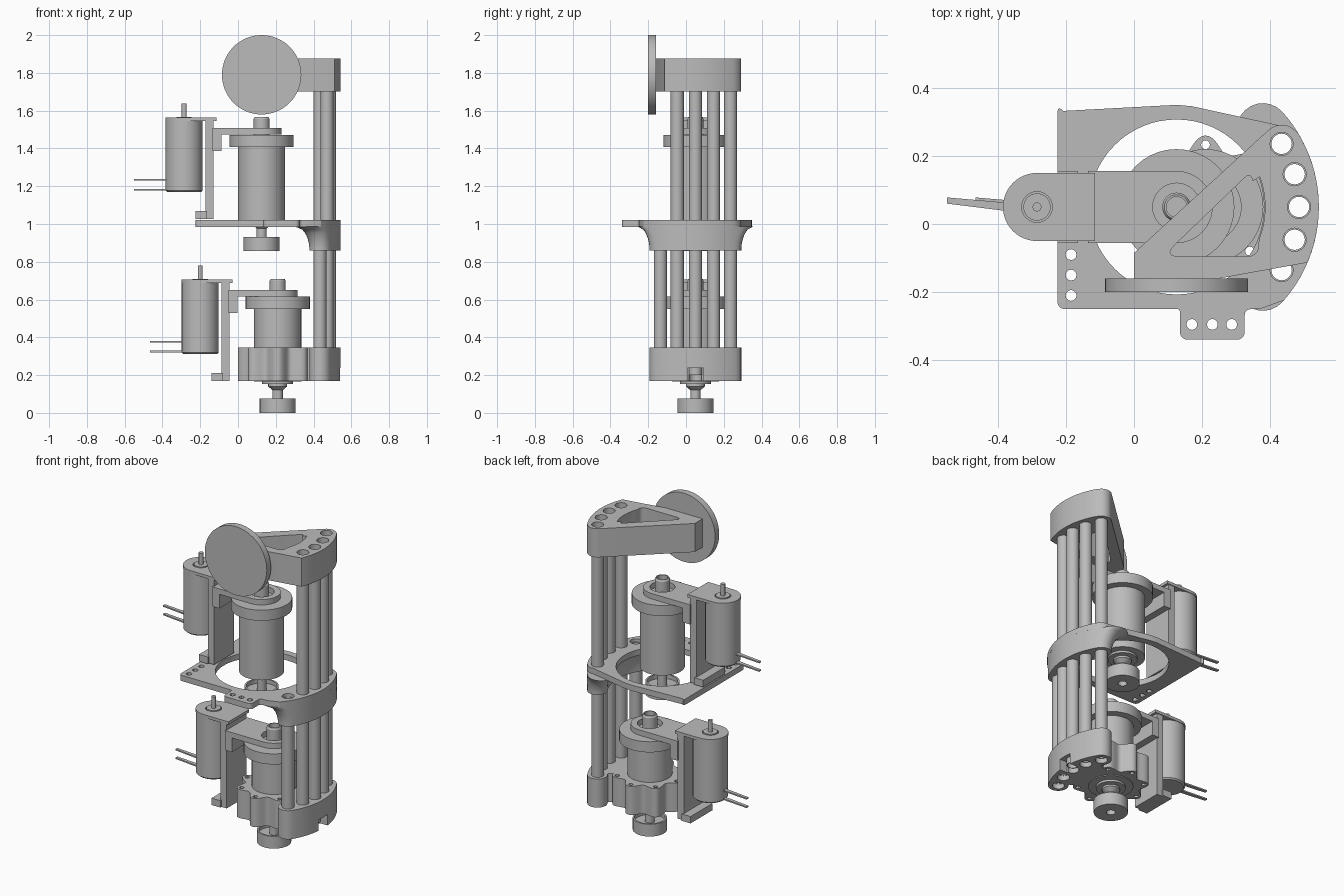
import bpy, bmesh
from math import sin, cos, radians, pi, sqrt
from mathutils import Vector

cube = bpy.data.objects.get("Cube")
if cube:
    bpy.data.objects.remove(cube, do_unlink=True)

grey = bpy.data.materials.new("light grey")
grey.use_nodes = True
grey.diffuse_color = (0.5, 0.5, 0.5, 1)
grey.node_tree.nodes["Principled BSDF"].inputs["Base Color"].default_value = (0.5, 0.5, 0.5, 1)

HUB = (0.125, 0.05)      # centre of the rod arc
ROD_R, OUTER_R = 0.36, 0.418
ROD_ANGLES = [-31, -15.5, 0, 15.5, 31]
made = []


def arc(c, r, a0, a1, n=16):
    return [(c[0] + r * cos(radians(a0 + (a1 - a0) * i / n)),
             c[1] + r * sin(radians(a0 + (a1 - a0) * i / n))) for i in range(n + 1)]


def circle(c, r, n=32):
    return arc(c, r, 0, 360, n)[:-1]


def rounded(corners, n=5):
    """Round each (x, y, radius) corner of an outline."""
    out = []
    for i, (x, y, r) in enumerate(corners):
        p = Vector((x, y))
        if r == 0:
            out.append((x, y))
            continue
        a = p + (Vector(corners[i - 1][:2]) - p).normalized() * r
        b = p + (Vector(corners[(i + 1) % len(corners)][:2]) - p).normalized() * r
        for k in range(n + 1):
            t = k / n
            out.append(tuple(a * (1 - t) ** 2 + p * 2 * t * (1 - t) + b * t * t))
    return out


def finish(name, bm):
    bmesh.ops.recalc_face_normals(bm, faces=bm.faces)
    mesh = bpy.data.meshes.new(name)
    bm.to_mesh(mesh)
    bm.free()
    mesh.materials.append(grey)
    ob = bpy.data.objects.new(name, mesh)
    bpy.context.collection.objects.link(ob)
    made.append(ob)
    return ob


def prism(name, outline, z0, z1, holes=()):
    """Extrude an outline with through holes."""
    bm = bmesh.new()
    for loop in [outline, *holes]:
        vs = [bm.verts.new((x, y, z0)) for x, y in loop]
        for i, v in enumerate(vs):
            bm.edges.new((vs[i - 1], v))
    bmesh.ops.triangle_fill(bm, edges=bm.edges[:], use_beauty=True, normal=(0, 0, 1))
    ext = bmesh.ops.extrude_face_region(bm, geom=bm.faces[:], use_keep_orig=True)
    top = [g for g in ext["geom"] if isinstance(g, bmesh.types.BMVert)]
    bmesh.ops.translate(bm, verts=top, vec=(0, 0, z1 - z0))
    return finish(name, bm)


def box(name, x0, x1, y0, y1, z0, z1):
    return prism(name, [(x0, y0), (x1, y0), (x1, y1), (x0, y1)], z0, z1)


def lathe(name, c, profile, n=40):
    """Turn an (r, z) profile about a vertical axis through c."""
    bm = bmesh.new()
    vs = [bm.verts.new((r, 0, z)) for r, z in profile]
    es = [bm.edges.new(p) for p in zip(vs, vs[1:])]
    bmesh.ops.spin(bm, geom=vs + es, cent=(0, 0, 0), axis=(0, 0, 1), angle=2 * pi, steps=n)
    bmesh.ops.remove_doubles(bm, verts=bm.verts, dist=1e-5)
    bmesh.ops.translate(bm, verts=bm.verts, vec=(c[0], c[1], 0))
    return finish(name, bm)


def loft(name, sections):
    """Join outlines of equal length, given as (z, outline)."""
    bm = bmesh.new()
    rings = [[bm.verts.new((x, y, z)) for x, y in pts] for z, pts in sections]
    for a, b in zip(rings, rings[1:]):
        for i in range(len(a)):
            bm.faces.new((a[i - 1], a[i], b[i], b[i - 1]))
    bm.faces.new(rings[0])
    bm.faces.new(rings[-1])
    return finish(name, bm)


def band(half=31, inner=0.305):
    """Arc-shaped strip with rounded ends."""
    mid, w = (OUTER_R + inner) / 2, (OUTER_R - inner) / 2
    end0, end1 = arc(HUB, mid, -half, half, 1)
    return (arc(HUB, OUTER_R, -half, half, 24) + arc(end1, w, half, half + 180, 12)[1:-1]
            + arc(HUB, inner, half, -half, 24) + arc(end0, w, 180 - half, 360 - half, 12)[1:-1])


def cut(ob, cutter):
    cutter.hide_render = True
    mod = ob.modifiers.new("cut", "BOOLEAN")
    mod.operation, mod.object, mod.solver = "DIFFERENCE", cutter, "EXACT"
    bpy.context.view_layer.objects.active = ob
    bpy.ops.object.modifier_apply(modifier=mod.name)
    made.remove(cutter)
    bpy.data.objects.remove(cutter, do_unlink=True)


rods = [arc(HUB, ROD_R, a, a, 1)[0] for a in ROD_ANGLES]
sockets = [circle(p, 0.034, 20) for p in rods]

# Hollow rods; the front one stops at the middle plate
for i, p in enumerate(rods):
    top = 1.0 if i == 0 else 1.8
    lathe("rod_tube", p, [(0.03, 0.2), (0.035, 0.2), (0.035, top), (0.03, top), (0.03, 0.2)], 20)

# Base: curved rod block with a slot, web, and scalloped motor mount
MOTOR = (0.21, 0.05)
block = prism("base_rod_block", band(), 0.17, 0.345, sockets)
cut(block, box("slot_cutter", 0.49, 0.6, 0.007, 0.093, 0.1, 0.237))
prism("base_web", arc(HUB, 0.315, -27, 27) + arc(HUB, 0.2, 27, -27), 0.17, 0.345)
scallop = []
for k in range(128):
    a = 2 * pi * k / 128
    r = 0.187 + 0.023 * cos(8 * a)
    scallop.append((MOTOR[0] + r * cos(a), MOTOR[1] + r * sin(a)))
bolts = [circle(arc(MOTOR, 0.183, 45 * k, 45 * k, 1)[0], 0.013, 12) for k in range(1, 8)]
prism("base_motor_mount", scallop, 0.17, 0.345, bolts + [circle(MOTOR, 0.124, 40)])

# Middle plate with large opening, tab and small holes
end_rod = rods[-1]
plate = (rounded([(-0.225, 0.35, 0.025), (-0.225, -0.25, 0.025), (0.135, -0.25, 0.01),
                  (0.135, -0.34, 0.025), (0.325, -0.34, 0.025), (0.325, -0.25, 0.02),
                  (0.37, -0.25, 0)])
         + arc(HUB, OUTER_R, -41, 31, 24) + arc(end_rod, 0.056, 40, 100, 6)
         + [(0.22, 0.335), (0.17, 0.346), (0.125, 0.35)])
small = [circle((-0.185, y), 0.016, 12) for y in (-0.09, -0.15, -0.21)]
small += [circle((x, -0.295), 0.016, 12) for x in (0.17, 0.23, 0.287)]
# drop the first corner's wrap point by closing straight along the back edge
prism("middle_plate", plate, 0.985, 1.02, small + sockets + [circle(HUB, 0.257, 64)])

# Flared rod block under the middle plate
sections = []
for k in range(9):
    t = k / 8
    flare = 1 - sqrt(1 - t * t)
    sections.append((0.86 + 0.126 * t, band(31 + 11 * flare, 0.305 - 0.04 * flare)))
under = loft("middle_rod_block", sections)
for p in rods:
    cut(under, prism("socket_cutter", circle(p, 0.034, 20), 0.8, 1.1))

# Top bracket: triangular frame carrying the round disc
frame = ([(0, -0.085), (0, -0.16), (0.25, -0.16)] + arc(HUB, OUTER_R, -23, 31, 20)
         + arc(end_rod, 0.056, 40, 133, 10))
window = (rounded([(0.37, -0.095, 0.04), (0.085, -0.095, 0.05), (0.345, 0.155, 0.03)])
          + arc(HUB, 0.26, 20, -20, 10))
prism("top_bracket", frame, 1.702, 1.877, sockets[1:] + [window])
disc = lathe("round_disc", (0, 0), [(0, 0), (0.21, 0), (0.21, 0.04), (0, 0.04)], 64)
disc.rotation_euler = (pi / 2, 0, 0)
disc.location = (0.125, -0.16, 1.79)


def drive(cx, dz, label):
    """One belt-driven motor unit, centred on x = cx and raised by dz."""
    c = (cx, 0.05)
    m = (cx - 0.41, 0.05)

    def turned(part, centre, profile, n=40):
        lathe(label + part, centre, [(r, z + dz) for r, z in profile], n)

    def block(part, x0, x1, y0, y1, z0, z1):
        box(label + part, cx + x0, cx + x1, y0, y1, z0 + dz, z1 + dz)

    # Main housing, collar and output wheel
    turned("housing", c, [(0, 0.165), (0.125, 0.165), (0.125, 0.555), (0, 0.555)])
    turned("collar", c, [(0, 0.55), (0.17, 0.55), (0.17, 0.615), (0, 0.615)])
    turned("output_neck", c, [(0, 0.05), (0.027, 0.05), (0.027, 0.12), (0.05, 0.14),
                              (0.05, 0.152), (0.082, 0.152), (0.082, 0.168), (0, 0.168)])
    turned("output_wheel", c, [(0, 0.03), (0.025, 0.03), (0.025, 0), (0.095, 0), (0.095, 0.075),
                               (0.085, 0.075), (0.085, 0.05), (0, 0.05)])
    turned("hollow_shaft", c, [(0, 0.6), (0.042, 0.6), (0.042, 0.70), (0.036, 0.71),
                               (0.03, 0.71), (0.03, 0.63), (0, 0.63)])
    # Belt arm with round end, and the stepped upright bracket
    arm = arc(c, 0.106, -90, 90, 24) + [(cx - 0.23, 0.156), (cx - 0.23, -0.056)]
    prism(label + "belt_arm", arm, 0.617 + dz, 0.65 + dz, [circle(c, 0.07)])
    block("bracket_step", -0.26, -0.212, -0.056, 0.156, 0.53, 0.65)
    block("bracket_upright", -0.297, -0.255, -0.045, 0.145, 0.17, 0.692)
    block("bracket_foot", -0.35, -0.29, -0.056, 0.156, 0.17, 0.212)
    cap = arc(m, 0.1, 90, 270, 24) + [(cx - 0.24, -0.05), (cx - 0.24, 0.15)]
    prism(label + "bracket_cap", cap, 0.688 + dz, 0.706 + dz, [circle(m, 0.045)])
    # Small side motor with shaft and two flat leads
    turned("side_motor", m, [(0, 0.312), (0.09, 0.312), (0.098, 0.32), (0.098, 0.69), (0.04, 0.69),
                             (0.04, 0.71), (0.013, 0.71), (0.013, 0.78), (0, 0.78)])
    for z in (0.325, 0.377):
        x0, x1 = cx - 0.675, cx - 0.49
        lead = [(x0, 0.06), (x1, 0.037), (x1, 0.062), (x0, 0.078)]
        prism(label + "lead", lead, z - 0.004 + dz, z + 0.004 + dz)


drive(0.21, 0, "lower_")
drive(0.125, 0.857, "upper_")

bpy.ops.object.select_all(action="DESELECT")
for ob in made:
    ob.select_set(True)
bpy.context.view_layer.objects.active = made[0]
bpy.ops.object.shade_smooth_by_angle(angle=radians(30))
